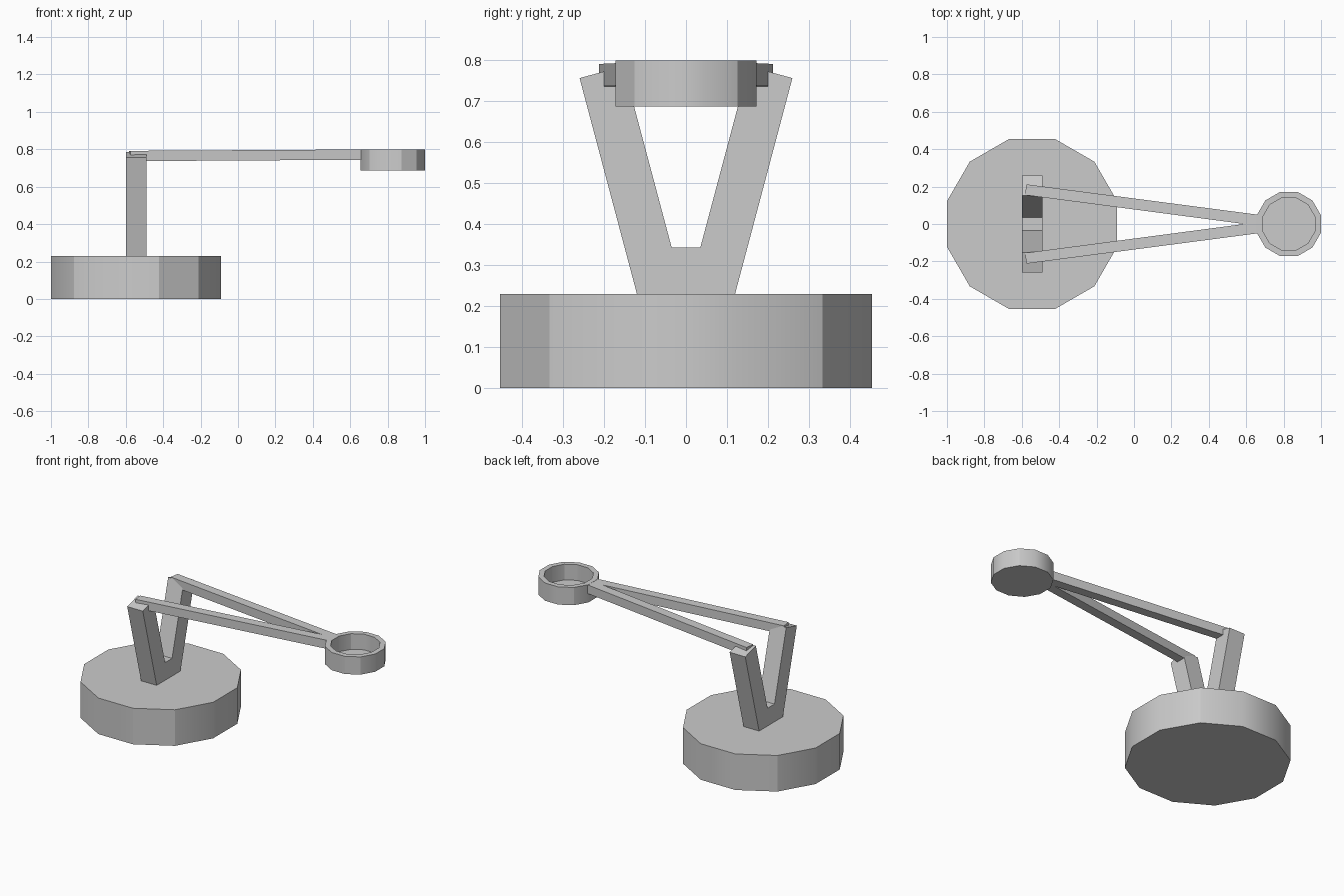
import bpy, bmesh
from math import cos, sin, radians, pi

cube = bpy.data.objects.get("Cube")
if cube:
    bpy.data.objects.remove(cube)

grey = bpy.data.materials.new("plain grey")
grey.use_nodes = True
colour = (0.6, 0.6, 0.6, 1)
grey.diffuse_color = colour
grey.node_tree.nodes["Principled BSDF"].inputs["Base Color"].default_value = colour

SIDES = 12
SHARP_CORNERS = (1, 4, 7, 9, 10)  # corners kept crisp on the round parts


def finish(name, bm):
    bmesh.ops.recalc_face_normals(bm, faces=bm.faces)
    mesh = bpy.data.meshes.new(name)
    bm.to_mesh(mesh)
    bm.free()
    mesh.materials.append(grey)
    obj = bpy.data.objects.new(name, mesh)
    bpy.context.collection.objects.link(obj)
    return obj


def lathe(name, x, profile):
    """Twelve-sided round part from (apothem, height) rings, capped at both ends."""
    bm = bmesh.new()
    rings = []
    for apothem, z in profile:
        r = apothem / cos(pi / SIDES)
        angles = [radians(15 + 30 * i) for i in range(SIDES)]
        rings.append([bm.verts.new((x + r * cos(a), r * sin(a), z)) for a in angles])
    for low, high in zip(rings, rings[1:]):
        for i in range(SIDES):
            j = (i + 1) % SIDES
            bm.faces.new((low[i], low[j], high[j], high[i])).smooth = True
    bm.faces.new(rings[0])
    bm.faces.new(rings[-1])
    # Rims and chosen corners stay sharp
    for e in bm.edges:
        e.smooth = False
    for low, high in zip(rings, rings[1:]):
        for i in range(SIDES):
            bm.edges.get((low[i], high[i])).smooth = i not in SHARP_CORNERS
    return finish(name, bm)


def prism(name, outline, lower, upper):
    """Flat-sided part between two placements of a mirrored outline."""
    outline = outline + [(u, -v) for u, v in reversed(outline) if v]
    bm = bmesh.new()
    a = [bm.verts.new(lower(u, v)) for u, v in outline]
    b = [bm.verts.new(upper(u, v)) for u, v in outline]
    bm.faces.new(a)
    bm.faces.new(b)
    for i in range(len(a)):
        j = (i + 1) % len(a)
        bm.faces.new((a[i], a[j], b[j], b[i]))
    return finish(name, bm)


# Heavy round base
lathe("base", -0.545, [(0.455, 0), (0.455, 0.23)])

# Open cup at the far end of the arm
lathe("cup", 0.828, [(0.172, 0.687), (0.172, 0.8), (0.14, 0.8), (0.14, 0.70)])

# V-shaped upright, outline given as (height, half width)
prism("upright", [(0.23, 0.12), (0.757, 0.26), (0.786, 0.153), (0.343, 0.035)],
      lambda z, y: (-0.6, y, z), lambda z, y: (-0.49, y, z))

# Two converging arm bars, rising slightly towards the cup
rise = 0.006
prism("arm_bars", [(0.66, 0.05), (-0.575, 0.212), (-0.583, 0.155), (0.59, 0)],
      lambda x, y: (x, y, 0.740 + rise * x), lambda x, y: (x, y, 0.795 + rise * x))
